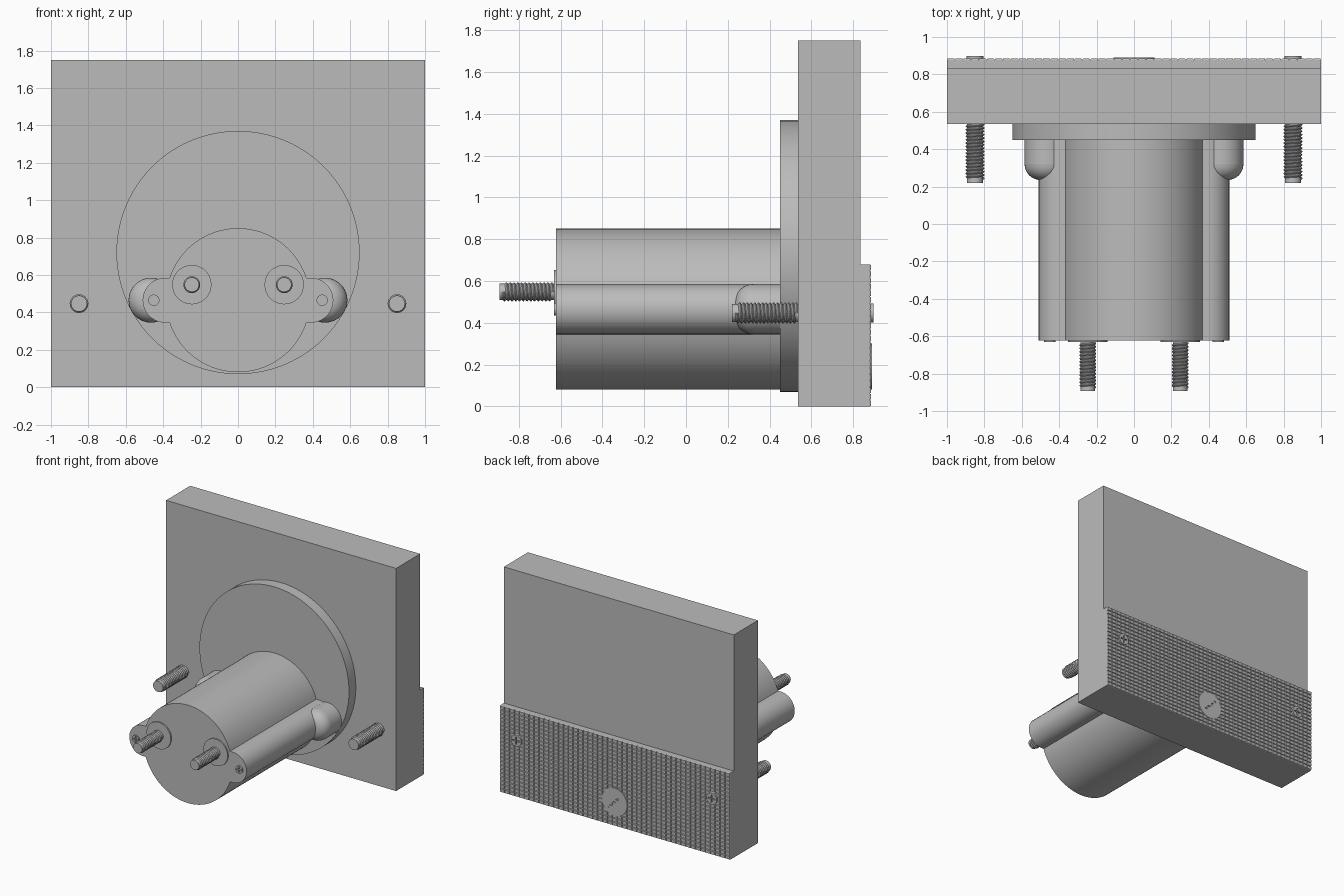
import bpy, bmesh, math
from math import pi, sin, cos
from mathutils import Matrix

if "Cube" in bpy.data.objects:
    bpy.data.objects.remove(bpy.data.objects["Cube"])

grey = bpy.data.materials.new("plain_grey")
grey.use_nodes = True
colour = (0.5, 0.5, 0.5, 1)
grey.diffuse_color = colour
grey.node_tree.nodes["Principled BSDF"].inputs["Base Color"].default_value = colour


def finish(name, bm, smooth=True):
    mesh = bpy.data.meshes.new(name)
    bmesh.ops.recalc_face_normals(bm, faces=bm.faces)
    bm.to_mesh(mesh)
    bm.free()
    mesh.materials.append(grey)
    ob = bpy.data.objects.new(name, mesh)
    bpy.context.collection.objects.link(ob)
    select(ob)
    if smooth:
        bpy.ops.object.shade_smooth_by_angle(angle=math.radians(35))
    return ob


def select(ob):
    bpy.ops.object.select_all(action='DESELECT')
    ob.select_set(True)
    bpy.context.view_layer.objects.active = ob


def prism(name, outline, y0, y1):
    """Extrude an x-z outline from y0 to y1."""
    bm = bmesh.new()
    face = bm.faces.new([bm.verts.new((x, y0, z)) for x, z in outline])
    new = bmesh.ops.extrude_face_region(bm, geom=[face])["geom"]
    bmesh.ops.translate(bm, vec=(0, y1 - y0, 0),
                        verts=[v for v in new if isinstance(v, bmesh.types.BMVert)])
    return finish(name, bm)


def arc(x, z, r, a0, a1, n):
    return [(x + r * cos(a0 + (a1 - a0) * i / n), z + r * sin(a0 + (a1 - a0) * i / n))
            for i in range(n + 1)]


def disc(name, x, z, r, y0, y1, n=32):
    return prism(name, arc(x, z, r, 0, 2 * pi, n)[:-1], y0, y1)


def cut_slots(ob, x, y, z, length, width, depth, angles):
    """Cut straight driver slots into a screw head."""
    for angle in angles:
        bm = bmesh.new()
        bmesh.ops.create_cube(bm, size=1, matrix=Matrix.Translation((x, y, z))
                              @ Matrix.Rotation(angle, 4, 'Y')
                              @ Matrix.Diagonal((length, depth * 2, width, 1)))
        cutter = finish("slot_cutter", bm, False)
        cutter.hide_render = True
        mod = ob.modifiers.new("slot", 'BOOLEAN')
        mod.operation, mod.object, mod.solver = 'DIFFERENCE', cutter, 'EXACT'
        select(ob)
        bpy.ops.object.modifier_apply(modifier=mod.name)
        bpy.data.objects.remove(cutter)


def stud(name, x, z, y0, y1, r, pitch=0.018):
    """Solid core wrapped in a helical thread."""
    root = r * 0.84
    disc(name + "_core", x, z, root + 0.001, y0, y1, 24)
    bm = bmesh.new()
    points = [(root, 0), (r, pitch * 0.35), (r, pitch * 0.55), (root, pitch)]
    verts = [bm.verts.new((px, 0, pz)) for px, pz in points]
    for a, b in zip(verts, verts[1:]):
        bm.edges.new((a, b))
    ob = finish(name + "_thread", bm, False)
    ob.location, ob.rotation_euler = (x, y1, z), (pi / 2, 0, 0)
    mod = ob.modifiers.new("helix", 'SCREW')
    mod.axis, mod.screw_offset = 'Z', pitch
    mod.iterations = int((y1 - y0) / pitch) - 1
    mod.steps = mod.render_steps = 24
    mod.use_merge_vertices = True
    mod.use_normal_calculate = True
    mod.use_smooth_shade = False


# Square face plate
prism("face_plate", [(-1, 0), (1, 0), (1, 1.75), (-1, 1.75)], 0.535, 0.834)

# Lower cover strip with rows of raised studs on the back
prism("cover_strip", [(-1, 0), (1, 0), (1, 0.68), (-1, 0.68)], 0.834, 0.877)
bm = bmesh.new()
bmesh.ops.create_grid(bm, x_segments=47, y_segments=22, size=1,
                      matrix=Matrix.Translation((0, 0.877, 0.34))
                      @ Matrix.Rotation(-pi / 2, 4, 'X') @ Matrix.Diagonal((1, 0.34, 1, 1)))
bmesh.ops.recalc_face_normals(bm, faces=bm.faces)
if bm.faces[:][0].normal.y < 0:
    bmesh.ops.reverse_faces(bm, faces=bm.faces)
bmesh.ops.inset_individual(bm, faces=bm.faces[:], thickness=0.005, depth=0.008)
mesh = bpy.data.meshes.new("cover_texture")
bm.to_mesh(mesh)
bm.free()
mesh.materials.append(grey)
bpy.context.collection.objects.link(bpy.data.objects.new("cover_texture", mesh))

# Round flange behind the plate
disc("flange", 0, 0.72, 0.65, 0.45, 0.535, 96)

# Barrel with a rounded ear on each side, as one outline
cz, radius, ear = 0.465, 0.385, 0.12
a = math.asin(ear / radius)
outline = (arc(0, cz, radius, a, pi - a, 40)
           + arc(-0.39, cz, ear, pi / 2, 3 * pi / 2, 16)
           + arc(0, cz, radius, pi + a, 2 * pi - a, 40)
           + arc(0.39, cz, ear, -pi / 2, pi / 2, 16))
prism("barrel", outline, -0.622, 0.45)

for side, s in (("left", 1), ("right", -1)):
    # Domed boss where the ear meets the flange
    boss = disc(side + "_boss", s * 0.465, cz, ear, 0.235, 0.45, 40)
    bm = bmesh.new()
    bm.from_mesh(boss.data)
    rim = [e for e in bm.edges if all(v.co.y < 0.3 for v in e.verts)]
    bmesh.ops.bevel(bm, geom=rim, offset=0.085, segments=8, profile=0.5, affect='EDGES')
    bm.to_mesh(boss.data)
    bm.free()
    select(boss)
    bpy.ops.object.shade_smooth_by_angle(angle=math.radians(35))

    # Ear screw with cross slot
    head = disc(side + "_ear_screw", s * 0.45, cz, 0.03, -0.632, -0.615)
    cut_slots(head, s * 0.45, -0.632, cz, 0.042, 0.008, 0.008, (0, pi / 2))

    # Terminal washer and threaded terminal
    disc(side + "_terminal_washer", s * 0.247, 0.548, 0.105, -0.632, -0.62, 40)
    stud(side + "_terminal", s * 0.247, 0.548, -0.893, -0.63, 0.045)

    # Mounting stud and its screw head on the back
    stud(side + "_mounting_stud", s * 0.85, 0.447, 0.22, 0.54, 0.05)
    head = disc(side + "_mounting_head", s * 0.85, 0.447, 0.045, 0.87, 0.897)
    cut_slots(head, s * 0.85, 0.897, 0.447, 0.06, 0.011, 0.012, (0, pi / 2))

# Slotted adjuster low on the back
adjuster = disc("adjuster", 0, 0.19, 0.11, 0.87, 0.889, 48)
cut_slots(adjuster, 0, 0.889, 0.19, 0.15, 0.014, 0.01, (pi / 4,))
